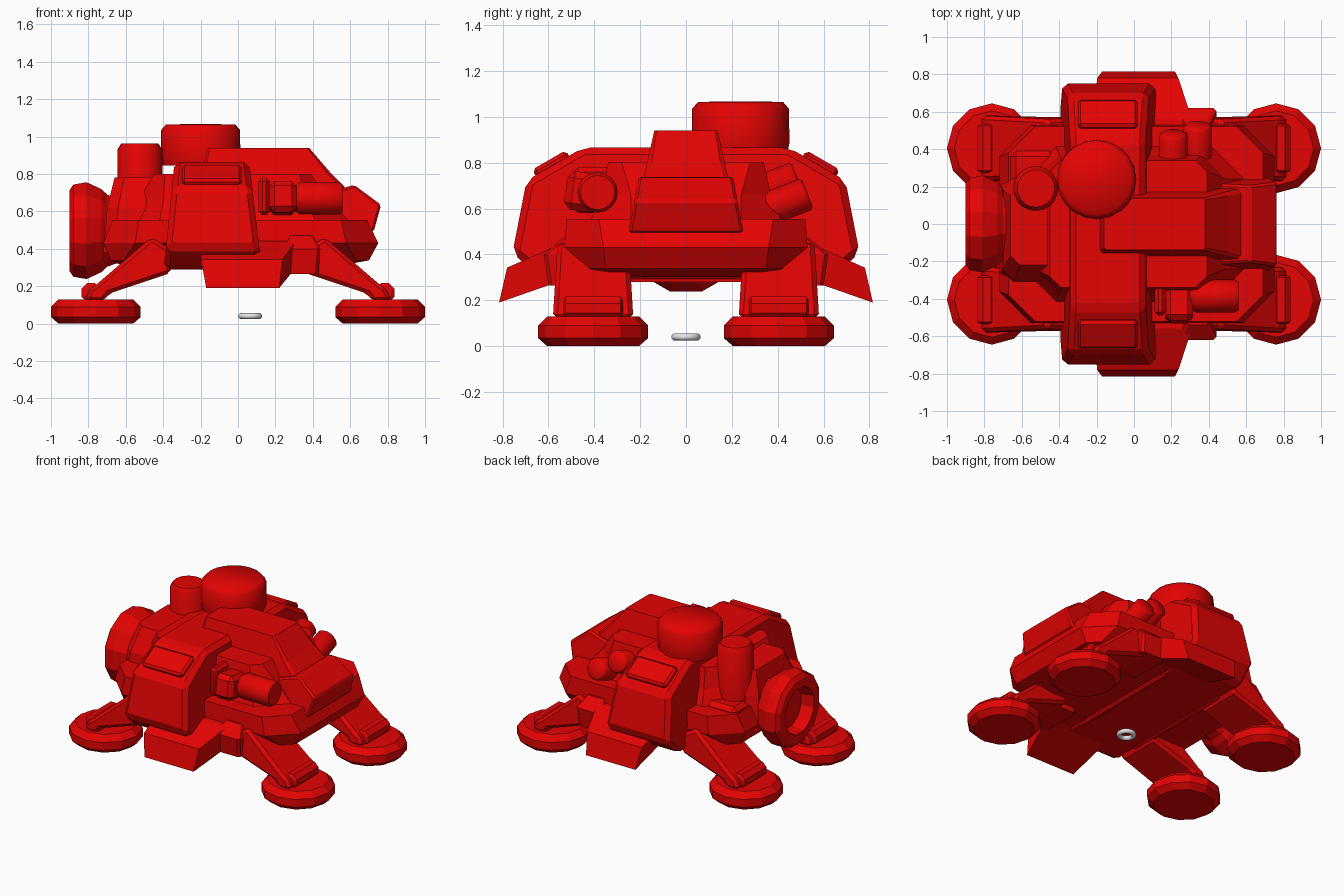
import bpy, bmesh, math
from mathutils import Vector, Matrix

if "Cube" in bpy.data.objects:
    bpy.data.objects.remove(bpy.data.objects["Cube"], do_unlink=True)


def material(name, rgb):
    m = bpy.data.materials.new(name)
    m.use_nodes = True
    m.diffuse_color = (*rgb, 1)
    m.node_tree.nodes["Principled BSDF"].inputs["Base Color"].default_value = (*rgb, 1)
    return m


RED = material("red paint", (0.78, 0.001, 0.001))
GREY = material("light grey", (0.8, 0.8, 0.8))


def finish(name, bm, mat=RED, bevel=0, smooth=False):
    bmesh.ops.recalc_face_normals(bm, faces=bm.faces)
    mesh = bpy.data.meshes.new(name)
    bm.to_mesh(mesh)
    bm.free()
    mesh.materials.append(mat)
    ob = bpy.data.objects.new(name, mesh)
    bpy.context.collection.objects.link(ob)
    if bevel:
        mod = ob.modifiers.new("chamfer", "BEVEL")
        mod.width, mod.segments = bevel, 1
        mod.limit_method, mod.angle_limit = "ANGLE", math.radians(25)
    if smooth:
        bpy.ops.object.select_all(action="DESELECT")
        ob.select_set(True)
        bpy.context.view_layer.objects.active = ob
        bpy.ops.object.shade_smooth_by_angle(angle=math.radians(50))
    return ob


def skin(name, rings, **kw):
    """Join matching rings of points and cap both ends."""
    bm = bmesh.new()
    loops = [[bm.verts.new(p) for p in r] for r in rings]
    n = len(loops[0])
    for a, b in zip(loops, loops[1:]):
        for i in range(n):
            j = (i + 1) % n
            bm.faces.new((a[i], a[j], b[j], b[i]))
    bm.faces.new(loops[0])
    bm.faces.new(loops[-1])
    return finish(name, bm, **kw)


def stack(name, levels, **kw):
    """Chamfered rectangles (x0, x1, y0, y1, corner, z) stacked upward."""
    rings = []
    for x0, x1, y0, y1, c, z in levels:
        rings.append([(x0 + c, y0, z), (x1 - c, y0, z), (x1, y0 + c, z), (x1, y1 - c, z),
                      (x1 - c, y1, z), (x0 + c, y1, z), (x0, y1 - c, z), (x0, y0 + c, z)])
    return skin(name, rings, **kw)


def side_prism(name, pts, lo, hi, flare=0, **kw):
    """Profile in x and z, extruded along y and widening downward by flare."""
    top = max(z for x, z in pts)
    rings = [[(x, y + s * flare * (top - z), z) for x, z in pts]
             for y, s in ((lo, -1), (hi, 1))]
    return skin(name, rings, **kw)


def cross_prism(name, pts, lo, hi, **kw):
    """Profile in y and z, extruded along x; lo and hi depend on y and z."""
    return skin(name, [[(f(y, z), y, z) for y, z in pts] for f in (lo, hi)], **kw)


def lathe(name, profile, loc, axis=(0, 0, 1), sides=24, turn=0, **kw):
    """Revolve (distance along axis, radius) points."""
    rot = Vector((0, 0, 1)).rotation_difference(Vector(axis)).to_matrix()
    angles = [2 * math.pi * (i + turn) / sides for i in range(sides)]
    rings = []
    for h, r in profile:
        r = max(r, 0.001)
        rings.append([rot @ Vector((r * math.cos(a), r * math.sin(a), h)) + Vector(loc)
                      for a in angles])
    return skin(name, rings, **kw)


def box(name, loc, size, tilt=0, **kw):
    bm = bmesh.new()
    bmesh.ops.create_cube(bm, size=1, matrix=Matrix.Translation(loc)
                          @ Matrix.Rotation(tilt, 4, "X") @ Matrix.Diagonal((*size, 1)))
    return finish(name, bm, **kw)


# Hull: lower deck and sloping upper body
stack("lower_hull", [(-.6, .5, -.38, .38, .06, .302), (-.68, .70, -.42, .42, .07, .338),
                     (-.72, .75, -.53, .53, .17, .43), (-.67, .69, -.52, .52, .14, .555)])
stack("upper_hull", [(-.60, .60, -.42, .42, .18, .54), (-.53, .49, -.37, .37, .13, .66),
                     (-.45, .39, -.34, .34, .06, .80)])
stack("engine_mount", [(-.72, -.4, -.33, .28, .06, .38), (-.70, -.4, -.30, .24, .06, .62),
                       (-.66, -.4, -.22, .2, .05, .78)])

# Cabin ridge and nose
stack("cabin", [(-.2, .64, -.22, .22, .02, .54), (-.2, .57, -.185, .185, .02, .73),
                (-.2, .50, -.17, .17, .02, .80), (-.16, .38, -.138, .138, .01, .94)])
side_prism("nose", [(.42, .495), (.42, .68), (.62, .742), (.765, .635), (.725, .49)],
           -.205, .205, flare=.18, bevel=.012)

# Wide band over the body ending in side pods
half = [(.45, .865), (.695, .722), (.757, .405), (.62, .29)]
band = half + [(-y, z) for y, z in reversed(half)]
cross_prism("pod_band", band, lambda y, z: -.34 - .1 * (.86 - z),
            lambda y, z: .06 + .12 * (.86 - z), bevel=.03)

for s in (-1, 1):
    end = "front" if s < 0 else "back"
    # Pod panel
    box(end + "_pod_panel", (-.14, s * .585, .79), (.32, .17, .05),
        tilt=-s * math.radians(30), bevel=.015)
    # Lower flap and step beside it
    flap = [(.35, .45), (.56, .44), (.78, .342), (.815, .19), (.5, .30), (.35, .30)]
    cross_prism(end + "_flap", [(s * y, z) for y, z in flap],
                lambda y, z: -.17 - .18 * max(0, z - .19),
                lambda y, z: min(.31, .22 + .5 * (.815 - abs(y))))
    rings = []
    for x0, x1, out, z in ((.24, .43, .60, .265), (.24, .44, .62, .40), (.28, .40, .54, .47)):
        y0, y1 = sorted((s * .3, s * out))
        rings.append((x0, x1, y0, y1, .015, z))
    stack(end + "_step", rings)
    # Legs, ankles and feet
    for d in (-1, 1):
        tag = end + ("_left" if d > 0 else "_right")
        leg = [(.36, .40), (.465, .46), (.75, .215), (.79, .19), (.82, .12),
               (.72, .12), (.69, .16), (.36, .27)]
        a, b = sorted((s * .25, s * .56))
        side_prism(tag + "_leg", [(d * x, z) for x, z in leg], a, b, flare=.06, bevel=.02)
        lathe(tag + "_ankle", [(-.13, .035), (-.12, .055), (.12, .055), (.13, .035)],
              (d * .785, s * .405, .165), axis=(0, 1, 0), sides=8, turn=.5)
        lathe(tag + "_foot", [(0, .2), (.035, .24), (.09, .24), (.13, .2)],
              (d * .76, s * .405, 0), sides=12)

# Engine ring on the right end
lathe("engine_ring", [(-.1, .17), (-.02, .2), (.01, .23), (.09, .268), (.16, .255),
                      (.18, .225), (.18, .165), (.09, .15), (.09, 0)],
      (-.72, 0, .497), axis=(-1, 0, 0), sides=12, turn=.5)

# Round towers on the roof
lathe("large_tower", [(0, .205), (.04, .213), (.19, .211), (.22, .185), (.222, 0)],
      (-.2, .238, .845), sides=20, smooth=True)
lathe("small_tower", [(0, .12), (.48, .12), (.512, .1), (.514, 0)],
      (-.525, .19, .45), sides=20, smooth=True)
box("small_tower_base", (-.54, .26, .52), (.24, .26, .14), bevel=.03)

# Front gun
box("gun_plate", (.14, -.40, .68), (.06, .18, .2), bevel=.02)
box("gun_mount", (.24, -.43, .67), (.15, .19, .17), tilt=math.radians(-8), bevel=.03)
lathe("gun_barrel", [(0, .065), (.03, .088), (.24, .088), (.26, .075)],
      (.30, -.385, .67), axis=(1, 0, 0), sides=16, smooth=True)

# Back tubes
for x, y, z in ((.21, .485, .735), (.34, .53, .665)):
    lathe("back_tube", [(-.24, .075), (-.012, .075), (0, .062)],
          (x, y, z), axis=(0, .93, .36), sides=14, smooth=True)

# Belly rails and small ring underneath
for x in (-.37, .09):
    box("belly_rail", (x, 0, .295), (.02, .85, .03))
bm = bmesh.new()
tube, sides = 12, 32
grid = []
for i in range(sides):
    a = 2 * math.pi * i / sides
    row = []
    for j in range(tube):
        b = 2 * math.pi * j / tube
        r = .047 + .017 * math.cos(b)
        row.append(bm.verts.new((.065 + r * math.cos(a), r * math.sin(a),
                                 .04 + .016 * math.sin(b))))
    grid.append(row)
for i in range(sides):
    for j in range(tube):
        p, q, k = grid[i], grid[(i + 1) % sides], (j + 1) % tube
        bm.faces.new((p[j], q[j], q[k], p[k]))
finish("small_ring", bm, mat=GREY, smooth=True)
